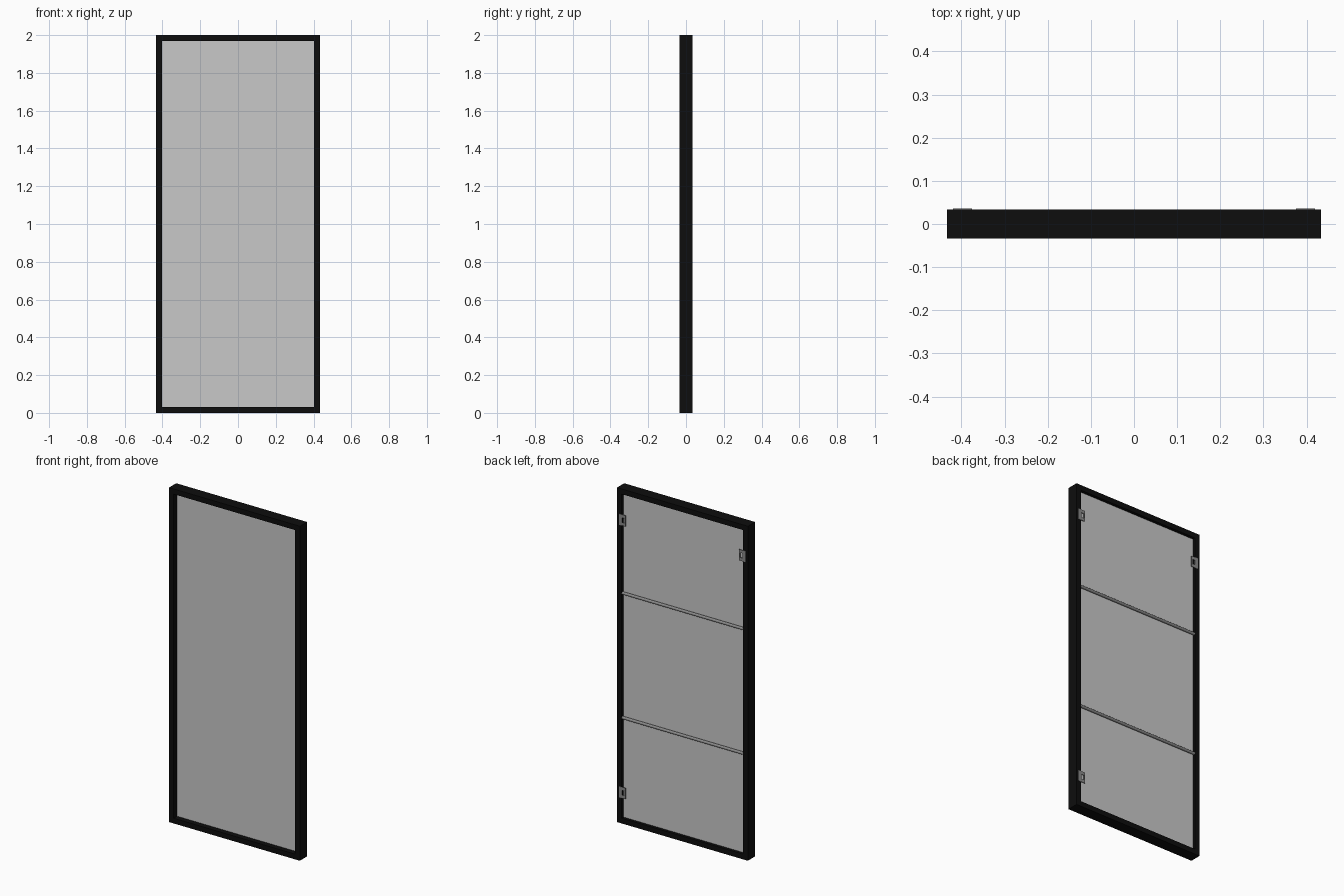
import bpy, bmesh, math
from mathutils import Matrix

if "Cube" in bpy.data.objects:
    bpy.data.objects.remove(bpy.data.objects["Cube"])

W, D, H = 0.433, 0.034, 2.0   # half width, half depth, height
T = 0.031                     # frame bar width


def mat(name, v):
    m = bpy.data.materials.new(name)
    m.diffuse_color = (v, v, v, 1)
    m.use_nodes = True
    m.node_tree.nodes["Principled BSDF"].inputs["Base Color"].default_value = m.diffuse_color
    return m


black = mat("matte black", 0.004)
silver = mat("pale mirror grey", 0.58)
steel = mat("steel grey", 0.25)


def finish(name, bm, material):
    bmesh.ops.recalc_face_normals(bm, faces=bm.faces)
    me = bpy.data.meshes.new(name)
    bm.to_mesh(me)
    bm.free()
    ob = bpy.data.objects.new(name, me)
    bpy.context.collection.objects.link(ob)
    me.materials.append(material)
    return ob


def add_box(bm, x0, x1, y0, y1, z0, z1):
    m = Matrix.Translation(((x0 + x1) / 2, (y0 + y1) / 2, (z0 + z1) / 2))
    m = m @ Matrix.Diagonal((x1 - x0, y1 - y0, z1 - z0, 1))
    bmesh.ops.create_cube(bm, size=1, matrix=m)


# Mitred rectangular frame: a bar profile swept round four corners
bm = bmesh.new()
profile = [(0, -D), (T, -D), (T, D), (0, D)]
rings = []
for sx, sz in [(-1, -1), (1, -1), (1, 1), (-1, 1)]:
    rings.append([bm.verts.new((sx * (W - i), y, H / 2 + sz * (H / 2 - i)))
                  for i, y in profile])
for a in range(4):
    b = (a + 1) % 4
    for i in range(4):
        j = (i + 1) % 4
        bm.faces.new((rings[a][i], rings[a][j], rings[b][j], rings[b][i]))
finish("frame", bm, black)

# Mirror panel set back inside the frame
bm = bmesh.new()
e = T - 0.004
add_box(bm, -W + e, W - e, -0.002, 0.016, e, H - e)
finish("mirror_panel", bm, silver)

# Two bracing rods across the back
for n, z in (("lower", 0.63), ("upper", 1.375)):
    bm = bmesh.new()
    m = Matrix.Translation((0, 0.0255, z)) @ Matrix.Rotation(math.pi / 2, 4, 'Y')
    bmesh.ops.create_cone(bm, cap_ends=True, segments=16, radius1=0.0085,
                          radius2=0.0085, depth=0.83, matrix=m)
    for f in bm.faces:
        f.smooth = len(f.verts) == 4
    finish(n + "_brace_rod", bm, steel)

# Slotted hanging brackets bridging the frame and panel
for n, s, z in (("upper_right", 1, 1.815), ("lower_right", 1, 0.185),
                ("upper_left", -1, 1.815)):
    bm = bmesh.new()
    xa, xb, xc, xd = 0.375, 0.383, 0.400, 0.420
    y0, y1 = 0.0325, 0.0355
    for x0, x1, z0, z1 in ((xa, xb, -0.033, 0.033), (xc, xd, -0.033, 0.033),
                           (xb, xc, 0.014, 0.033), (xb, xc, -0.033, -0.014)):
        xs = sorted((s * x0, s * x1))
        add_box(bm, xs[0], xs[1], y0, y1, z + z0, z + z1)
    finish(n + "_hanging_bracket", bm, steel)
